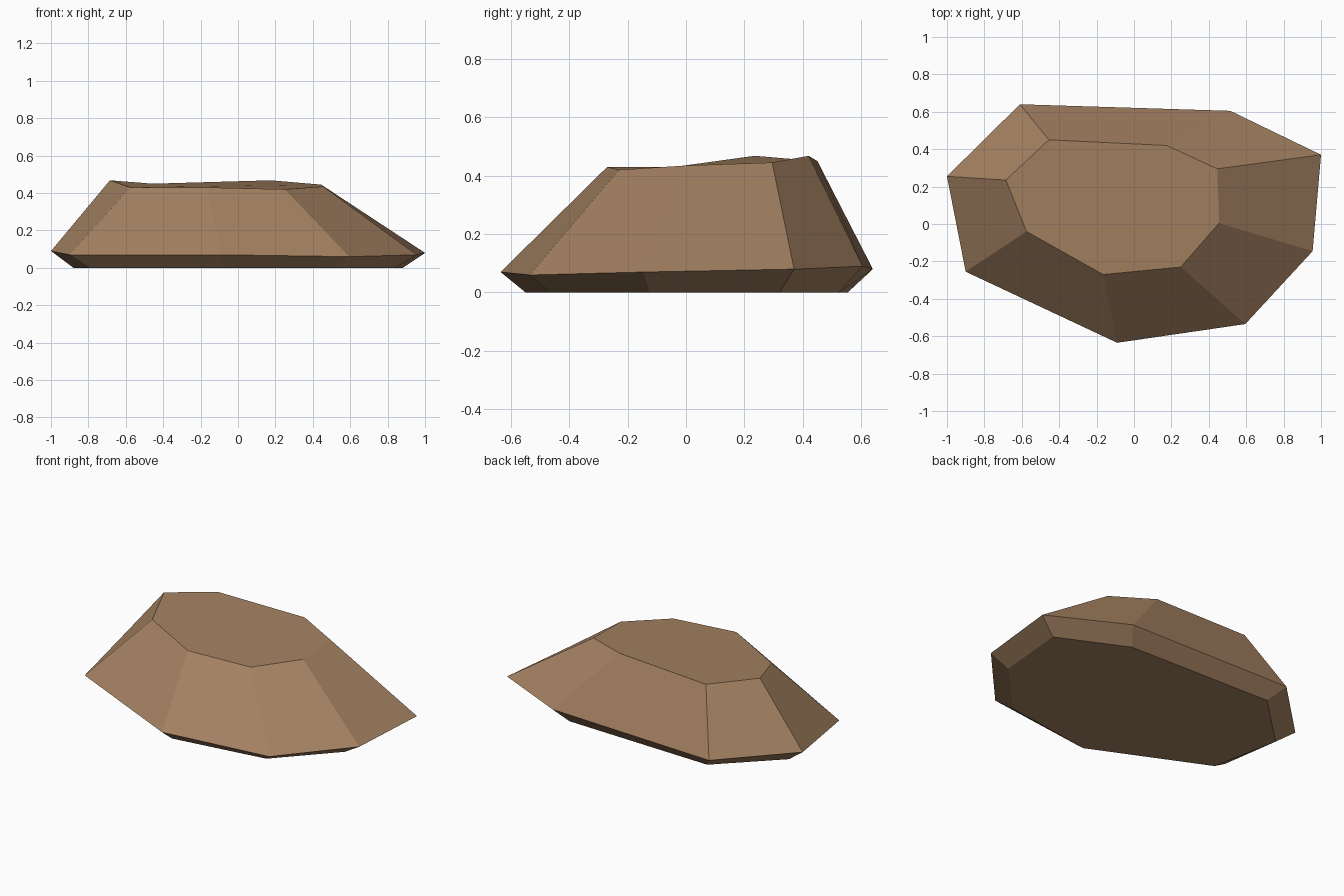
import bpy
import bmesh

default = bpy.data.objects.get("Cube")
if default:
    bpy.data.objects.remove(default, do_unlink=True)

# Earthy brown stone
stone = bpy.data.materials.new("brown stone")
stone.use_nodes = True
colour = (0.37, 0.22, 0.12, 1)
stone.diffuse_color = colour
bsdf = stone.node_tree.nodes["Principled BSDF"]
bsdf.inputs["Base Color"].default_value = colour
bsdf.inputs["Roughness"].default_value = 0.9

# Widest outline of the rock, and the rim of its flat top
waist = [(-0.09, -0.635, 0.07), (0.595, -0.535, 0.06), (0.955, -0.145, 0.07),
         (1.0, 0.37, 0.08), (0.515, 0.605, 0.09), (-0.61, 0.64, 0.08),
         (-1.0, 0.255, 0.09), (-0.9, -0.255, 0.07)]
rim = [(-0.165, -0.27, 0.43), (0.25, -0.23, 0.42), (0.455, 0.005, 0.435),
       (0.445, 0.295, 0.445), (0.175, 0.42, 0.468), (-0.455, 0.45, 0.45),
       (-0.685, 0.235, 0.468), (-0.575, -0.04, 0.43)]
# The undercut foot is the waist drawn inwards on the ground
foot = [(x * 0.88, y * 0.865, 0) for x, y, z in waist]

bm = bmesh.new()
rings = [[bm.verts.new(p) for p in ring] for ring in (foot, waist, rim)]
for low, high in zip(rings, rings[1:]):
    for i in range(len(low)):
        j = (i + 1) % len(low)
        bm.faces.new((low[i], low[j], high[j], high[i]))
bm.faces.new(rings[0][::-1])
bm.faces.new(rings[-1])
bmesh.ops.recalc_face_normals(bm, faces=bm.faces[:])

mesh = bpy.data.meshes.new("rock")
bm.to_mesh(mesh)
bm.free()
mesh.materials.append(stone)
rock = bpy.data.objects.new("rock", mesh)
bpy.context.collection.objects.link(rock)
